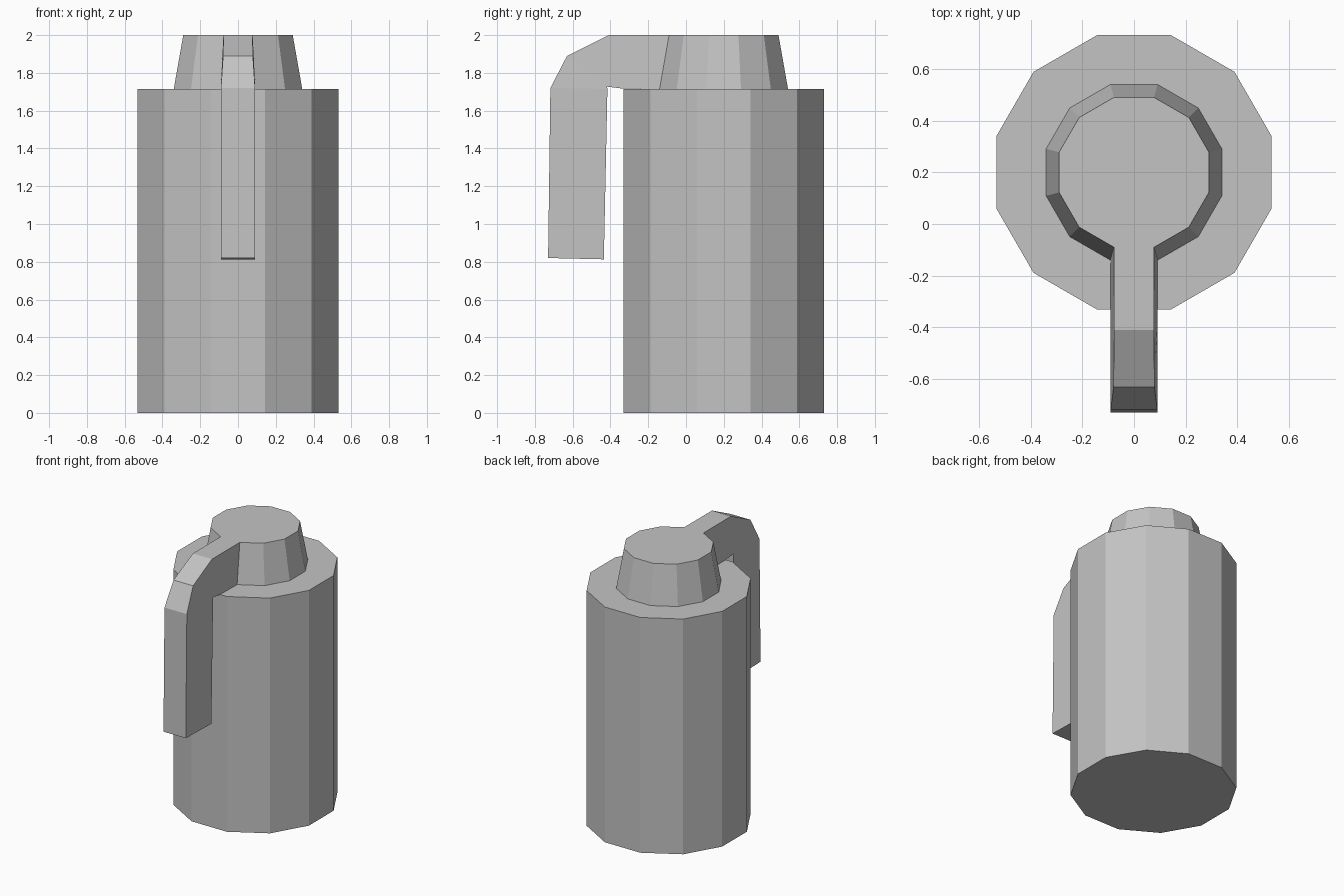
import bpy
import bmesh
from math import radians
from mathutils import Matrix

cube = bpy.data.objects.get("Cube")
if cube:
    bpy.data.objects.remove(cube, do_unlink=True)

SIDES = 12
AXIS_Y = 0.2
BODY_TOP = 1.715
TOP = 2.0

grey = bpy.data.materials.new("plain_grey")
grey.use_nodes = True
grey.diffuse_color = (0.55, 0.55, 0.55, 1)
grey.node_tree.nodes["Principled BSDF"].inputs["Base Color"].default_value = grey.diffuse_color


def prism(bm, r_low, r_high, z_low, z_high):
    """Twelve-sided column with a flat side facing the front."""
    place = Matrix.Translation((0, AXIS_Y, (z_low + z_high) / 2)) @ Matrix.Rotation(radians(15), 4, "Z")
    bmesh.ops.create_cone(bm, cap_ends=True, segments=SIDES, radius1=r_low,
                          radius2=r_high, depth=z_high - z_low, matrix=place)


def finish(bm, name):
    bmesh.ops.recalc_face_normals(bm, faces=bm.faces)
    mesh = bpy.data.meshes.new(name)
    bm.to_mesh(mesh)
    bm.free()
    mesh.materials.append(grey)
    obj = bpy.data.objects.new(name, mesh)
    bpy.context.collection.objects.link(obj)


# Body
bm = bmesh.new()
prism(bm, 0.55, 0.55, 0, BODY_TOP)
finish(bm, "body")

# Tapered lid, with the handle extruded out of its front side
bm = bmesh.new()
prism(bm, 0.352, 0.3, BODY_TOP, TOP)
face = min(bm.faces, key=lambda f: f.calc_center_median().y)

# Handle sections: outer y, outer z, outer half width, inner y, inner z
sections = [
    (-0.41, TOP, 0.077, -0.335, 1.717),
    (-0.63, 1.89, 0.079, -0.418, 1.727),
    (-0.718, 1.72, 0.09, -0.416, 1.715),
    (-0.73, 0.82, 0.09, -0.435, 0.813),
]
for outer_y, outer_z, outer_w, inner_y, inner_z in sections:
    face = bmesh.ops.extrude_discrete_faces(bm, faces=[face])["faces"][0]
    verts = sorted(face.verts, key=lambda v: v.co.z)
    for v in verts[:2]:
        v.co = (0.09 if v.co.x > 0 else -0.09, inner_y, inner_z)
    for v in verts[2:]:
        v.co = (outer_w if v.co.x > 0 else -outer_w, outer_y, outer_z)
finish(bm, "lid_and_handle")
